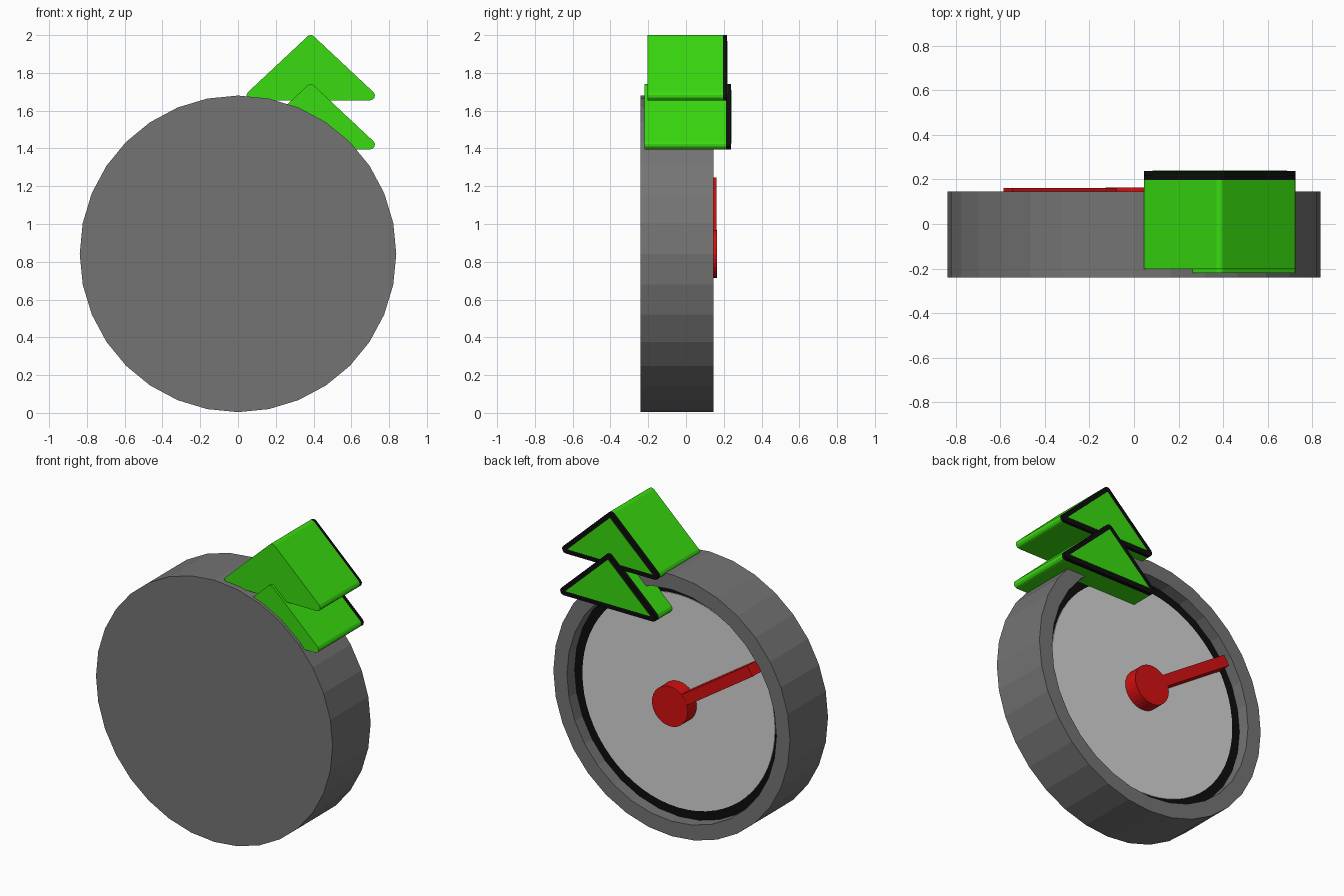
import bpy, bmesh, math

if "Cube" in bpy.data.objects:
    bpy.data.objects.remove(bpy.data.objects["Cube"])

CZ = 0.842   # height of the dial centre


def material(name, rgb):
    m = bpy.data.materials.new(name)
    m.diffuse_color = (*rgb, 1)
    m.use_nodes = True
    m.node_tree.nodes["Principled BSDF"].inputs["Base Color"].default_value = m.diffuse_color
    return m


GREY = material("dark grey", (0.175, 0.175, 0.175))
LIGHT = material("light grey", (0.66, 0.66, 0.66))
BLACK = material("black", (0.004, 0.004, 0.004))
RED = material("red", (0.66, 0.005, 0.005))
GREEN = material("green", (0.041, 0.71, 0.005))


def finish(name, bm, mat):
    bmesh.ops.recalc_face_normals(bm, faces=bm.faces)
    me = bpy.data.meshes.new(name)
    bm.to_mesh(me)
    bm.free()
    me.materials.append(mat)
    ob = bpy.data.objects.new(name, me)
    bpy.context.collection.objects.link(ob)
    return ob


def lathe(name, profile, mat, sides=32):
    """Revolve (radius, y) pairs about the dial axis and cap both ends."""
    bm = bmesh.new()
    rings = []
    for r, y in profile:
        rings.append([bm.verts.new((r * math.sin(2 * math.pi * i / sides), y,
                                    CZ + r * math.cos(2 * math.pi * i / sides)))
                      for i in range(sides)])
    for a, b in zip(rings, rings[1:]):
        for i in range(sides):
            j = (i + 1) % sides
            bm.faces.new((a[i], a[j], b[j], b[i]))
    bm.faces.new(rings[0])
    bm.faces.new(rings[-1])
    return finish(name, bm, mat)


def prism(name, pts, y0, y1, mat):
    """Extrude an x-z outline from y0 to y1."""
    bm = bmesh.new()
    a = [bm.verts.new((x, y0, z)) for x, z in pts]
    b = [bm.verts.new((x, y1, z)) for x, z in pts]
    n = len(pts)
    bm.faces.new(a)
    bm.faces.new(b)
    for i in range(n):
        j = (i + 1) % n
        bm.faces.new((a[i], a[j], b[j], b[i]))
    return finish(name, bm, mat)


# Dial: case with recessed back, black ring and light face
lathe("dial_case", [(0.838, -0.24), (0.838, 0.145), (0.742, 0.145), (0.742, 0.066)], GREY)
lathe("dial_ring", [(0.741, 0.06), (0.741, 0.069)], BLACK)
lathe("dial_face", [(0.682, 0.065), (0.682, 0.074)], LIGHT, 64)

# Pointer: hub and needle
lathe("pointer_hub", [(0.127, 0.07), (0.127, 0.163)], RED)
ang = math.radians(33.6)
ux, uz = -math.cos(ang), math.sin(ang)
needle = [(ux * l - uz * w, CZ + uz * l + ux * w)
          for l, w in ((0, -0.035), (0.68, -0.035), (0.68, 0.035), (0, 0.035))]
prism("pointer_needle", needle, 0.072, 0.162, RED)

# Arrows: rounded triangular prisms with a black end and green inset panel
CORNERS = [((0.315, 0.025), -90, 43), ((0, 0.32), 47, 133), ((-0.315, 0.025), 137, 270)]
AX, MID = 0.385, 0.1495


def rounded_triangle(z, r=0.025, steps=4):
    pts = []
    for (cx, cz), a0, a1 in CORNERS:
        for k in range(steps + 1):
            a = math.radians(a0 + (a1 - a0) * k / steps)
            pts.append((AX + cx + r * math.cos(a), z + cz + r * math.sin(a)))
    return pts


def arrow(name, z, y0, y1, y2):
    outline = rounded_triangle(z)
    prism(name + "_body", outline, y0, y1, GREEN)
    prism(name + "_border", outline, y1, y2 - 0.002, BLACK)
    inset = [(AX + 0.96 * cx, z + MID + 0.96 * (cz - MID)) for (cx, cz), _, _ in CORNERS]
    prism(name + "_panel", inset, y2 - 0.006, y2, GREEN)


arrow("upper_arrow", 1.655, -0.203, 0.197, 0.22)
arrow("lower_arrow", 1.395, -0.22, 0.212, 0.24)
